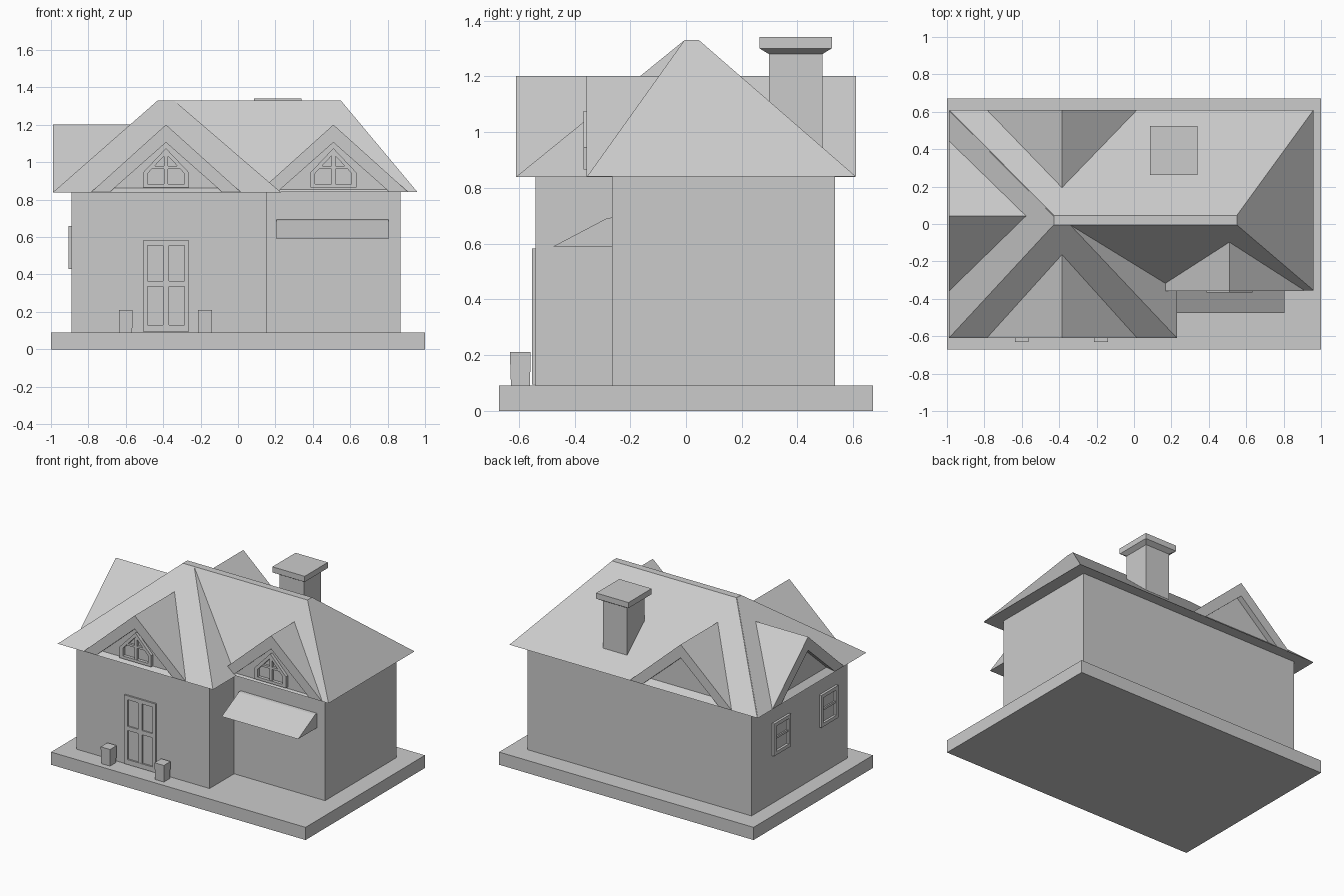
import bpy, bmesh
from math import pi
from mathutils import Matrix, Vector

if "Cube" in bpy.data.objects:
    bpy.data.objects.remove(bpy.data.objects["Cube"])

FRONT, LEFT, BACK = 0, -pi / 2, pi


def finish(name, bm, mat=Matrix()):
    bmesh.ops.recalc_face_normals(bm, faces=bm.faces)
    bm.transform(mat)
    me = bpy.data.meshes.new(name)
    bm.to_mesh(me)
    bm.free()
    ob = bpy.data.objects.new(name, me)
    bpy.context.collection.objects.link(ob)
    return ob


def frustum(name, low, high, z0, z1):
    """Solid between two rectangles given as (x0, x1, y0, y1)."""
    bm = bmesh.new()
    rings = []
    for (x0, x1, y0, y1), z in ((low, z0), (high, z1)):
        rings.append([bm.verts.new(p) for p in
                      ((x0, y0, z), (x1, y0, z), (x1, y1, z), (x0, y1, z))])
    a, b = rings
    bm.faces.new(a)
    bm.faces.new(b)
    for i in range(4):
        j = (i + 1) % 4
        bm.faces.new((a[i], a[j], b[j], b[i]))
    return finish(name, bm)


def box(name, x0, x1, y0, y1, z0, z1):
    return frustum(name, (x0, x1, y0, y1), (x0, x1, y0, y1), z0, z1)


def place(x, y, z, turn):
    return Matrix.Translation((x, y, z)) @ Matrix.Rotation(turn, 4, 'Z')


def prism(name, profile, w0, w1, mat=Matrix()):
    """Profile of (x, z) points pushed along y from w0 to w1."""
    bm = bmesh.new()
    f = bm.faces.new([bm.verts.new((u, w0, v)) for u, v in profile])
    new = bmesh.ops.extrude_face_region(bm, geom=[f])['geom']
    bmesh.ops.translate(bm, vec=Vector((0, w1 - w0, 0)),
                        verts=[g for g in new if isinstance(g, bmesh.types.BMVert)])
    return finish(name, bm, mat)


def frame(name, outer, inner, w0, w1, mat):
    """Closed frame between an outer and an inner outline."""
    bm = bmesh.new()
    loops = [[bm.verts.new((u, w, v)) for u, v in pts]
             for pts, w in ((outer, w0), (inner, w0), (inner, w1), (outer, w1))]
    n = len(outer)
    for k in range(4):
        a, b = loops[k], loops[(k + 1) % 4]
        for i in range(n):
            j = (i + 1) % n
            bm.faces.new((a[i], a[j], b[j], b[i]))
    return finish(name, bm, mat)


def rect(hw, z0, z1):
    return [(-hw, z0), (hw, z0), (hw, z1), (-hw, z1)]


def house_outline(hw, z0, z1, z2):
    return [(-hw, z0), (hw, z0), (hw, z1), (0, z2), (-hw, z1)]


# Base slab
box("base_slab", -1, 1, -0.67, 0.67, 0, 0.09)

# L-shaped walls
bm = bmesh.new()
plan = [(-0.89, -0.54), (0.155, -0.54), (0.155, -0.265),
        (0.87, -0.265), (0.87, 0.535), (-0.89, 0.535)]
f = bm.faces.new([bm.verts.new((x, y, 0.09)) for x, y in plan])
new = bmesh.ops.extrude_face_region(bm, geom=[f])['geom']
bmesh.ops.translate(bm, vec=(0, 0, 0.75),
                    verts=[g for g in new if isinstance(g, bmesh.types.BMVert)])
finish("walls", bm)

# Hipped roofs: main range and left wing
frustum("main_roof", (-0.987, 0.96, -0.355, 0.61), (-0.428, 0.55, -0.005, 0.046), 0.84, 1.33)
frustum("wing_roof", (-0.99, 0.23, -0.61, 0.607), (-0.431, -0.34, -0.006, 0.043), 0.839, 1.329)

# Gables: name, position, turn, ridge length, wall recess
gables = [("front_gable", -0.385, -0.61, FRONT, 0.45, 0.03),
          ("dormer_gable", 0.51, -0.357, FRONT, 0.26, 0.012),
          ("back_gable", -0.385, 0.61, BACK, 0.42, 0.04),
          ("left_gable", -0.99, 0.043, LEFT, 0.42, 0.04)]
chevron = [(-0.4, 0), (0, 0.36), (0.4, 0), (0.3, 0), (0, 0.265), (-0.3, 0)]
for name, x, y, turn, length, recess in gables:
    m = place(x, y, 0.841, turn)
    prism(name + "_roof", chevron, 0, length, m)
    prism(name + "_wall", [(-0.3, 0), (0.3, 0), (0, 0.265)], recess, length * 0.8, m)

# Pointed windows in the two front gables
for name, x, y in (("front", -0.385, -0.58), ("dormer", 0.51, -0.345)):
    m = place(x, y, 0, FRONT)
    frame(name + "_window_frame", house_outline(0.123, 0.865, 0.945, 1.075),
          house_outline(0.098, 0.885, 0.94, 1.045), -0.022, 0.01, m)
    prism(name + "_window_upright", rect(0.01, 0.885, 1.05), -0.018, 0.01, m)
    prism(name + "_window_crossbar", rect(0.1, 0.965, 0.98)[:2] and
          [(-0.085, 0.965), (0.085, 0.965), (0.07, 0.98), (-0.07, 0.98)], -0.016, 0.01, m)

# Left wall windows
for i, y in enumerate((0.21, -0.32)):
    m = place(-0.89, y, 0, LEFT)
    frame(f"side_window_frame_{i}", rect(0.095, 0.43, 0.66), rect(0.07, 0.455, 0.635),
          -0.017, 0.01, m)
    prism(f"side_window_rail_{i}", rect(0.07, 0.54, 0.555), -0.01, 0.01, m)

# Double door
m = place(-0.385, -0.54, 0, FRONT)
frame("door_frame", rect(0.123, 0.095, 0.583), rect(0.098, 0.13, 0.555), -0.012, 0.01, m)
prism("door_centre_stile", rect(0.016, 0.13, 0.555), -0.01, 0.01, m)
prism("door_middle_rail", rect(0.098, 0.335, 0.365), -0.009, 0.01, m)

# Planters beside the door
for i, x in enumerate((-0.6, -0.177)):
    frustum(f"planter_{i}", (x - 0.034, x + 0.034, -0.628, -0.56),
            (x - 0.037, x + 0.037, -0.632, -0.557), 0.09, 0.21)

# Awning on the right front wall
prism("awning", [(-0.475, 0.59), (-0.255, 0.59), (-0.255, 0.695), (-0.285, 0.69)],
      -0.805, -0.205, Matrix.Rotation(pi / 2, 4, 'Z') @ Matrix.Scale(1, 4)).name = "awning"

# Chimney with a flared cap
box("chimney_shaft", 0.12, 0.31, 0.297, 0.49, 0.9, 1.29)
frustum("chimney_flare", (0.12, 0.31, 0.297, 0.49), (0.086, 0.34, 0.263, 0.523), 1.28, 1.3)
box("chimney_cap", 0.086, 0.34, 0.263, 0.523, 1.3, 1.34)
